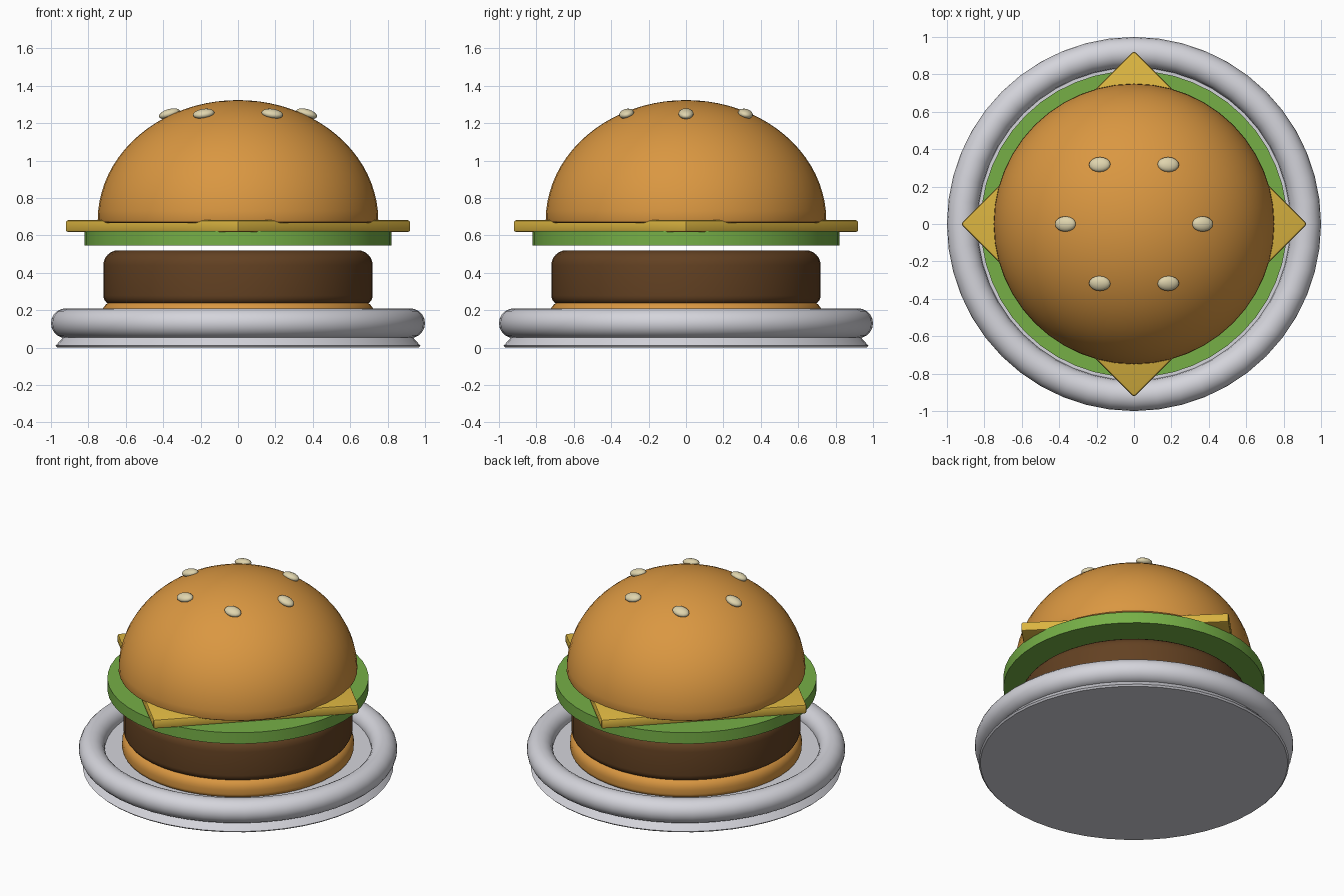
import bpy, bmesh
from math import pi, sin, cos, radians, sqrt
from mathutils import Matrix, Vector

if "Cube" in bpy.data.objects:
    bpy.data.objects.remove(bpy.data.objects["Cube"])


def material(name, rgb):
    mat = bpy.data.materials.new(name)
    mat.use_nodes = True
    mat.diffuse_color = (*rgb, 1)
    mat.node_tree.nodes["Principled BSDF"].inputs["Base Color"].default_value = (*rgb, 1)
    return mat


BUN = material("toasted bun", (0.70, 0.31, 0.053))
PATTY = material("brown meat", (0.125, 0.053, 0.016))
LETTUCE = material("leaf green", (0.18, 0.43, 0.062))
CHEESE = material("cheese yellow", (0.71, 0.46, 0.052))
SEED = material("sesame cream", (0.74, 0.66, 0.42))
PLATE = material("pale grey", (0.66, 0.66, 0.71))


def finish(name, bm, mat, angle=35):
    bmesh.ops.recalc_face_normals(bm, faces=bm.faces)
    mesh = bpy.data.meshes.new(name)
    bm.to_mesh(mesh)
    bm.free()
    mesh.materials.append(mat)
    obj = bpy.data.objects.new(name, mesh)
    bpy.context.collection.objects.link(obj)
    bpy.ops.object.select_all(action="DESELECT")
    obj.select_set(True)
    bpy.context.view_layer.objects.active = obj
    bpy.ops.object.shade_smooth_by_angle(angle=radians(angle))
    return obj


def lathe(name, profile, mat, closed=False, steps=48):
    """Spin an (r, z) profile around the z axis."""
    bm = bmesh.new()
    verts = [bm.verts.new((r, 0, z)) for r, z in profile]
    pairs = list(zip(verts, verts[1:]))
    if closed:
        pairs.append((verts[-1], verts[0]))
    edges = [bm.edges.new(p) for p in pairs]
    bmesh.ops.spin(bm, geom=verts + edges, axis=(0, 0, 1), cent=(0, 0, 0),
                   angle=2 * pi, steps=steps)
    bmesh.ops.remove_doubles(bm, verts=bm.verts, dist=0.0005)
    return finish(name, bm, mat)


def rounded_disc(radius, low, high, round_low, round_high, n=6):
    """Profile of a disc whose rims are quarter circles."""
    pts = [(0, low)]
    for i in range(n + 1):
        a = pi / 2 * i / n
        pts.append((radius - round_low * (1 - sin(a)), low + round_low * (1 - cos(a))))
    for i in range(n + 1):
        a = pi / 2 * i / n
        pts.append((radius - round_high * (1 - cos(a)), high - round_high * (1 - sin(a))))
    return pts + [(0, high)]


# Plate: flared foot and floor, with a fat round rim
lathe("plate_base", [(0, 0), (0.965, 0), (0.975, 0.01), (0.935, 0.055),
                     (0.86, 0.125), (0, 0.125)], PLATE)
rim = [(0.918 + 0.082 * cos(a), 0.13 + 0.08 * sin(a))
       for a in (2 * pi * i / 20 for i in range(20))]
lathe("plate_rim", rim, PLATE, closed=True)

# Lower fillings
lathe("bottom_bun", rounded_disc(0.728, 0.122, 0.25, 0.03, 0.07), BUN)
lathe("patty", rounded_disc(0.72, 0.228, 0.52, 0.05, 0.08), PATTY)
lathe("lettuce", [(0, 0.545), (0.82, 0.545), (0.82, 0.622), (0, 0.622)], LETTUCE)

# Cheese slice with its corners on the axes
bm = bmesh.new()
side = 0.925 * sqrt(2)
bmesh.ops.create_cube(bm, size=1, matrix=Matrix.Translation((0, 0, 0.649))
                      @ Matrix.Rotation(pi / 4, 4, "Z")
                      @ Matrix.Diagonal((side, side, 0.064, 1)))
bmesh.ops.bevel(bm, geom=bm.edges[:], offset=0.012, segments=2, profile=0.5,
                affect="EDGES")
finish("cheese_slice", bm, CHEESE)

# Domed top bun with a slightly rounded lower lip
dome = [(0, 0.665), (0.735, 0.665), (0.747, 0.672)]
for i in range(21):
    a = pi / 2 * i / 20
    dome.append((0.75 * cos(a), 0.68 + 0.643 * sin(a)))
dome[-1] = (0, dome[-1][1])
lathe("top_bun", dome, BUN)

# Ring of sesame seeds, each leaning outward with the dome
for i in range(6):
    a = i * pi / 3
    out = Vector((cos(a), sin(a), 0))
    lean = Matrix.Rotation(radians(16), 4, Vector((0, 0, 1)).cross(out))
    bm = bmesh.new()
    bmesh.ops.create_uvsphere(
        bm, u_segments=16, v_segments=10, radius=1,
        matrix=Matrix.Translation(out * 0.367 + Vector((0, 0, 1.25)))
        @ lean @ Matrix.Diagonal((0.058, 0.041, 0.025, 1)))
    finish(f"sesame_seed_{i + 1}", bm, SEED, 60)
